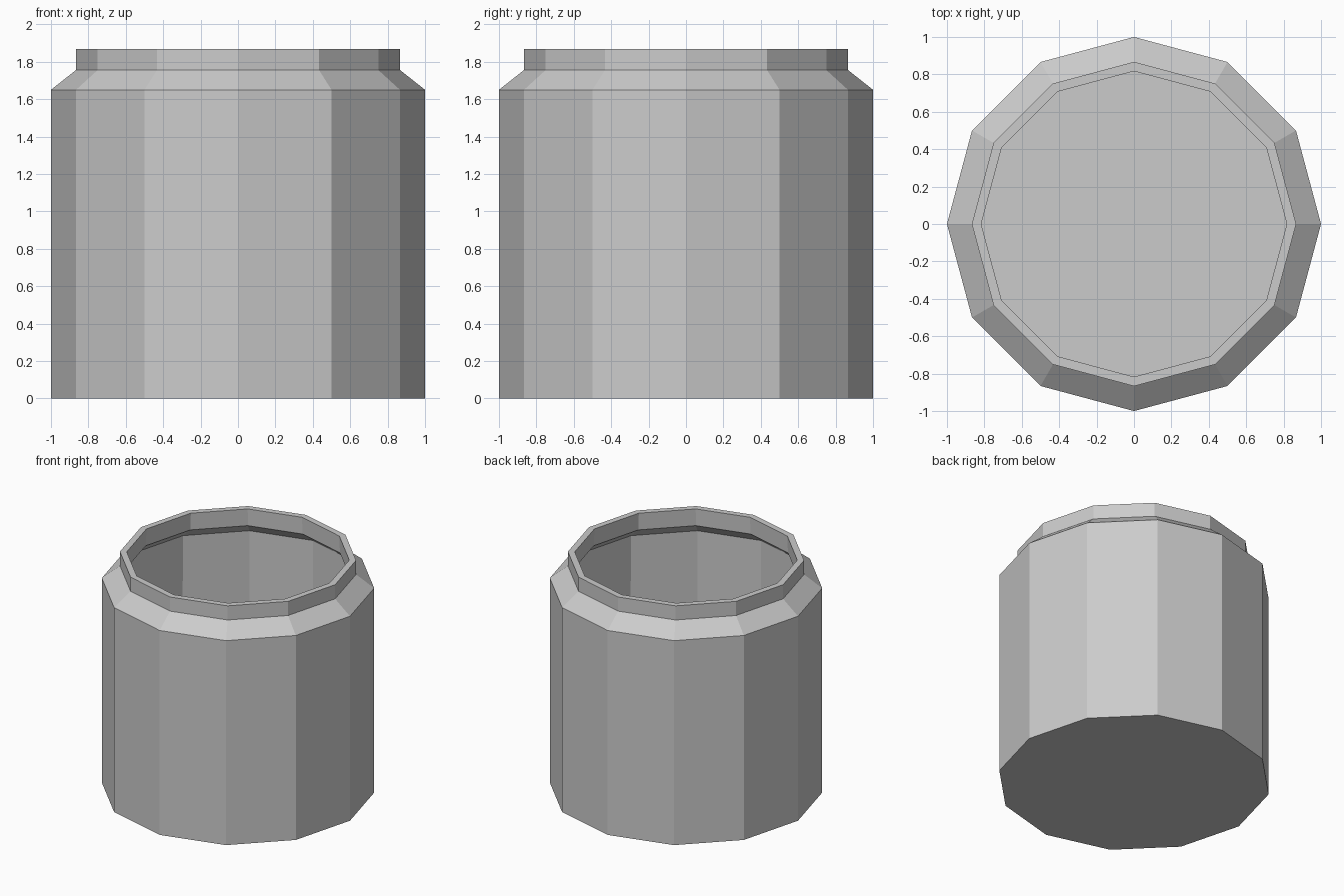
import bpy, bmesh
from math import cos, sin, pi

if "Cube" in bpy.data.objects:
    bpy.data.objects.remove(bpy.data.objects["Cube"])

SIDES = 12
# Outer profile of the jar: (radius, height)
PROFILE = [(1.0, 0.0), (1.0, 1.65), (0.867, 1.755), (0.867, 1.869)]

bm = bmesh.new()
rings = [[bm.verts.new((r * cos(2 * pi * i / SIDES), r * sin(2 * pi * i / SIDES), z))
          for i in range(SIDES)] for r, z in PROFILE]

# Walls, shoulder and neck
for low, high in zip(rings, rings[1:]):
    for i in range(SIDES):
        j = (i + 1) % SIDES
        bm.faces.new((low[i], low[j], high[j], high[i]))

# Closed base
bm.faces.new(rings[0][::-1])

mesh = bpy.data.meshes.new("jar")
bm.to_mesh(mesh)
bm.free()
jar = bpy.data.objects.new("jar", mesh)
bpy.context.collection.objects.link(jar)

# Wall thickness, grown inward with an open mouth
wall = jar.modifiers.new("wall_thickness", 'SOLIDIFY')
wall.thickness = 0.05
wall.offset = -1
